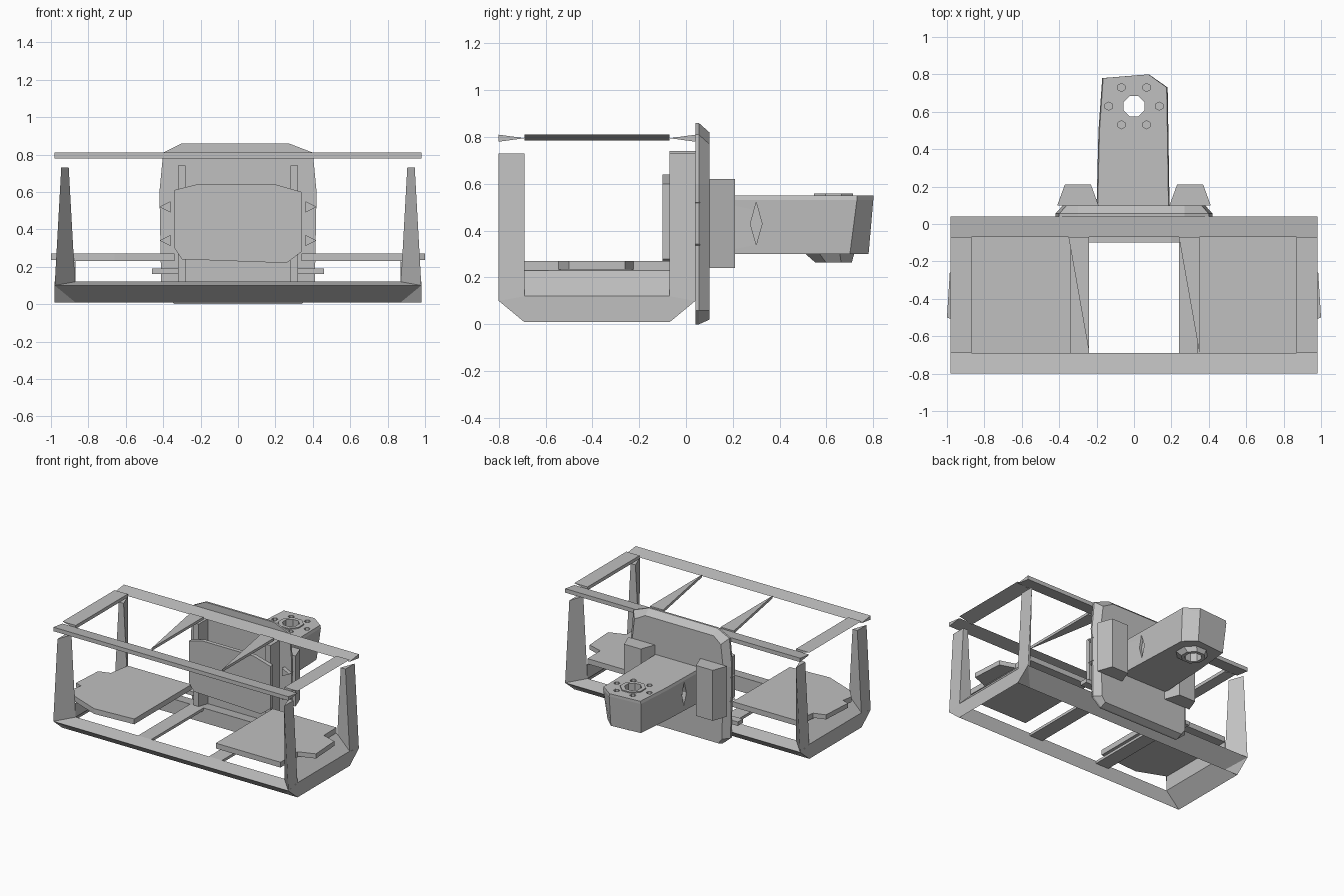
import bpy, bmesh, math

old = bpy.data.objects.get("Cube")
if old:
    bpy.data.objects.remove(old, do_unlink=True)

grey = bpy.data.materials.new("plain_grey")
grey.use_nodes = True
grey.diffuse_color = (0.53, 0.53, 0.53, 1)
grey.node_tree.nodes["Principled BSDF"].inputs["Base Color"].default_value = (0.53, 0.53, 0.53, 1)


def loft(name, axis, sections):
    """Solid through (level, outline) sections stacked along an axis."""
    place = {"x": lambda a, b, l: (l, a, b),
             "y": lambda a, b, l: (a, l, b),
             "z": lambda a, b, l: (a, b, l)}[axis]
    bm = bmesh.new()
    rings = [[bm.verts.new(place(a, b, lev)) for a, b in pts] for lev, pts in sections]
    n = len(rings[0])
    bm.faces.new(rings[0])
    bm.faces.new(rings[-1])
    for low, high in zip(rings, rings[1:]):
        for i in range(n):
            j = (i + 1) % n
            bm.faces.new((low[i], low[j], high[j], high[i]))
    bmesh.ops.recalc_face_normals(bm, faces=bm.faces)
    mesh = bpy.data.meshes.new(name)
    bm.to_mesh(mesh)
    bm.free()
    ob = bpy.data.objects.new(name, mesh)
    mesh.materials.append(grey)
    bpy.context.collection.objects.link(ob)
    return ob


def prism(name, axis, pts, lo, hi):
    return loft(name, axis, [(lo, pts), (hi, pts)])


def rect(a0, a1, b0, b1):
    return [(a0, b0), (a1, b0), (a1, b1), (a0, b1)]


def box(name, x0, x1, y0, y1, z0, z1):
    return prism(name, "z", rect(x0, x1, y0, y1), z0, z1)


def circle(x, y, r, n=8):
    return [(x + r * math.cos(math.tau * (i + .5) / n),
             y + r * math.sin(math.tau * (i + .5) / n)) for i in range(n)]


def cut(target, axis, pts, lo, hi):
    cutter = prism("cutter", axis, pts, lo, hi)
    cutter.hide_render = True
    mod = target.modifiers.new("hole", "BOOLEAN")
    mod.operation, mod.solver, mod.object = "DIFFERENCE", "EXACT", cutter
    bpy.context.view_layer.objects.active = target
    bpy.ops.object.modifier_apply(modifier=mod.name)
    bpy.data.objects.remove(cutter, do_unlink=True)


FRONT, FRONT_IN, BACK_IN, BACK = -.8, -.69, -.07, .04
OUT, INNER = .98, .87

# Long rails: wedge sections, thick at the outside edge
for tag, outer, inner in (("front", FRONT, FRONT_IN), ("back", BACK, BACK_IN)):
    prism(tag + "_base_rail", "x", [(outer, .1), (inner, .01), (inner, .12)], -OUT, OUT)
    prism(tag + "_top_rail", "x", [(outer, .78), (outer, .81), (inner, .795)], -OUT, OUT)

for side, s in (("left", 1), ("right", -1)):
    # Sloped rails at each end
    prism(side + "_base_rail", "y",
          [(s * INNER, .12), (s * OUT, .01), (s * OUT, .12), (s * INNER, .23)], FRONT_IN, BACK_IN)
    prism(side + "_top_rail", "y",
          [(s * OUT, .81), (s * INNER, .81), (s * INNER, .785)], FRONT_IN, BACK_IN)
    # Tapered three-sided corner posts with chamfered feet
    for tag, outer, inner in (("front", FRONT, FRONT_IN), ("back", BACK, BACK_IN)):
        def section(x_in, x_out, y_out):
            return [(s * x_out, y_out), (s * x_out, inner), (s * x_in, inner)]
        loft(f"{tag}_{side}_post", "z", [
            (.01, section(INNER, OUT, inner + (outer - inner) * .01)),
            (.1, section(INNER, OUT, outer)),
            (.73, section(.905, .945, outer))])
    # Flat base crossbar
    box(side + "_base_crossbar", s * .24, s * .35, FRONT_IN, BACK_IN, .10, .12)

    # Floor panel with an outer tab
    front_out = [(s * .88, -.75)] if s > 0 else [(s * .66, -.77), (s * .89, -.68), (s * .96, -.6)]
    prism(side + "_floor_panel", "z",
          [(s * .34, -.07), (s * .34, -.75)] + front_out + [(s * .87, -.07)], .23, .27)
    prism(side + "_panel_tab", "z",
          [(s * .86, -.22), (s * .86, -.55), (s * 1.0, -.5), (s * .985, -.26)], .235, .27)

    # Uprights, side brackets and small teeth of the central body
    box(side + "_upright", s * .28, s * .32, BACK_IN, BACK, .1, .74)
    box(side + "_bracket", s * .3, s * .46, -.02, BACK, .16, .19)
    for z in (.34, .52):
        prism(side + "_tooth", "y", [(s * .36, z - .03), (s * .42, z), (s * .36, z + .03)], .01, .06)

    # Tapered pads on the back plate
    loft(side + "_back_pad", "y", [
        (.1, rect(s * .19, s * .41, .24, .62)),
        (.21, rect(s * .23, s * .37, .24, .62))])

# Triangular bars across the top
for name, a, b, tip in (("left_top_crossbar", .24, .35, .35), ("right_top_crossbar", -.35, -.24, -.24)):
    prism(name, "z", [(a, BACK_IN), (b, BACK_IN), (tip, FRONT_IN)], .785, .805)

# Front body panel
panel = [(-.34, .61), (-.22, .64), (.2, .64), (.34, .6),
         (.34, .28), (.26, .22), (-.3, .24), (-.34, .3)]
prism("front_body_panel", "y", panel, -.1, -.07)


# Back plate, bevelled towards the rear
def plate(inset):
    w, top, low = .42 - inset, .86 - inset, inset * .5
    return [(-w, .6), (-w + .02, top - .05), (-.3, top), (.27, top),
            (w - .02, top - .05), (w, .6), (w - .01, .06), (.34, low), (-.34, low), (-w + .01, .06)]


loft("back_plate", "y", [(.04, plate(0)), (.055, plate(0)), (.1, plate(.04))])

# Arm with blunt, slightly slanted end
top = [(-.2, .1), (-.19, .5), (-.17, .78), (.08, .8), (.18, .73), (.19, .1)]
low = [(-.2, .1), (-.18, .5), (-.155, .76), (.08, .78), (.165, .7), (.19, .1)]
arm = loft("arm", "z", [(.3, low), (.53, top), (.55, [(x * .97, y) for x, y in top])])
boss = loft("arm_boss", "z", [(.265, circle(0, .63, .085)), (.31, circle(0, .61, .12))])
collar = prism("arm_collar", "z", circle(0, .63, .09), .54, .558)
for part in (arm, boss, collar):
    cut(part, "z", circle(0, .63, .06), .2, .7)

# Recessed bolt holes around the collar
for i in range(6):
    ang = math.tau * i / 6
    cut(arm, "z", circle(.135 * math.cos(ang), .63 + .115 * math.sin(ang), .022, 6), .52, .6)
# Narrow grooves on the arm sides
for s in (-1, 1):
    cut(arm, "x", [(.3, .34), (.325, .43), (.3, .52), (.275, .43)], s * .165, s * .22)
